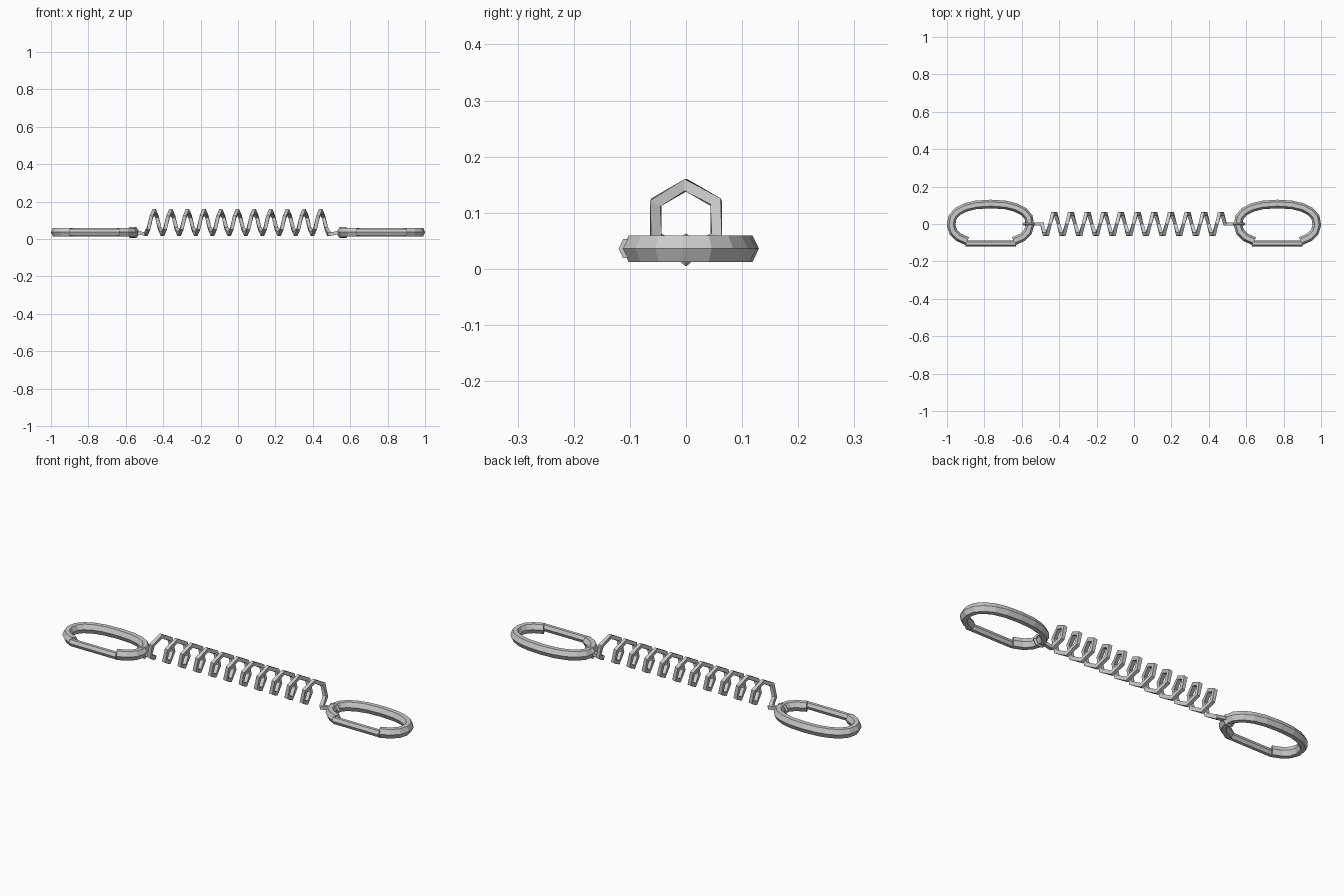
import bpy, bmesh, math
from mathutils import Vector

if "Cube" in bpy.data.objects:
    bpy.data.objects.remove(bpy.data.objects["Cube"])


def sweep(name, pts, refs, section, closed=False):
    """Sweep a section (along ref, across ref) over a path."""
    bm = bmesh.new()
    n = len(pts)
    rings = []
    for i, p in enumerate(pts):
        if closed:
            a, b = pts[i - 1], pts[(i + 1) % n]
        else:
            a, b = pts[max(i - 1, 0)], pts[min(i + 1, n - 1)]
        t = (b - a).normalized()
        u = (refs[i] - t * refs[i].dot(t)).normalized()
        v = t.cross(u)
        rings.append([bm.verts.new(p + u * s + v * w) for s, w in section])
    m = len(section)
    for i in range(n if closed else n - 1):
        r, q = rings[i], rings[(i + 1) % n]
        for j in range(m):
            k = (j + 1) % m
            bm.faces.new((r[j], r[k], q[k], q[j]))
    if not closed:
        bm.faces.new(rings[0])
        bm.faces.new(rings[-1])
    bmesh.ops.recalc_face_normals(bm, faces=bm.faces)
    me = bpy.data.meshes.new(name)
    bm.to_mesh(me)
    bm.free()
    ob = bpy.data.objects.new(name, me)
    bpy.context.collection.objects.link(ob)
    return ob


def ngon(n, ru, rv, start=0.0):
    return [(ru * math.cos(start + 2 * math.pi * i / n),
             rv * math.sin(start + 2 * math.pi * i / n)) for i in range(n)]


UP = Vector((0, 0, 1))
SIDE = Vector((0, 1, 0))

# Hexagonal coil spring, six segments per turn
TURNS, X0, X1, R, ZC = 11, -0.493, 0.487, 0.062, 0.0875
pts, refs = [], []
for i in range(TURNS * 6 + 1):
    a = 2 * math.pi * i / 6
    radial = Vector((0, -math.sin(a), -math.cos(a)))
    pts.append(Vector((X0 + (X1 - X0) * i / (TURNS * 6), 0, ZC)) + radial * R)
    refs.append(radial)
sweep("coil_spring", pts, refs,
      [(0.0105, 0.009), (-0.0105, 0.009), (-0.0105, -0.009), (0.0105, -0.009)])

for side, label in ((-1, "left"), (1, "right")):
    cx = side * 0.767
    # Oval clip body, open along the front
    a, b, e = 0.211, 0.107, 2 / 2.3
    t0 = math.radians(-57)
    t1 = math.radians(237)
    body = []
    for i in range(17):
        t = t0 + (t1 - t0) * i / 16
        c, s = math.cos(t), math.sin(t)
        body.append(Vector((cx + a * math.copysign(abs(c) ** e, c),
                            b * math.copysign(abs(s) ** e, s), 0.036)))
    sweep(label + "_clip_body", body, [UP] * len(body),
          ngon(6, 0.0275, 0.023, math.pi / 6))

    # Straight gate bar closing the clip
    gate = [Vector((cx - 0.135, -0.104, 0.036)), Vector((cx + 0.135, -0.104, 0.036))]
    sweep(label + "_clip_gate", gate, [UP] * 2, ngon(6, 0.0195, 0.016, math.pi / 6))

    # Wire eye at the spring end, looped round the clip
    eye = [Vector((side * (0.561 + 0.029 * math.cos(k * math.pi / 3)), 0,
                   0.034 + 0.026 * math.sin(k * math.pi / 3))) for k in range(6)]
    sweep(label + "_eye", eye, [SIDE] * 6, ngon(4, 0.009, 0.008), closed=True)

    # Short neck from spring to eye
    neck = [Vector((side * 0.483, 0, 0.025)), Vector((side * 0.505, 0, 0.028)),
            Vector((side * 0.536, 0, 0.034))]
    sweep(label + "_neck", neck, [SIDE] * 3,
          [(0.009, 0.009), (-0.009, 0.009), (-0.009, -0.009), (0.009, -0.009)])
